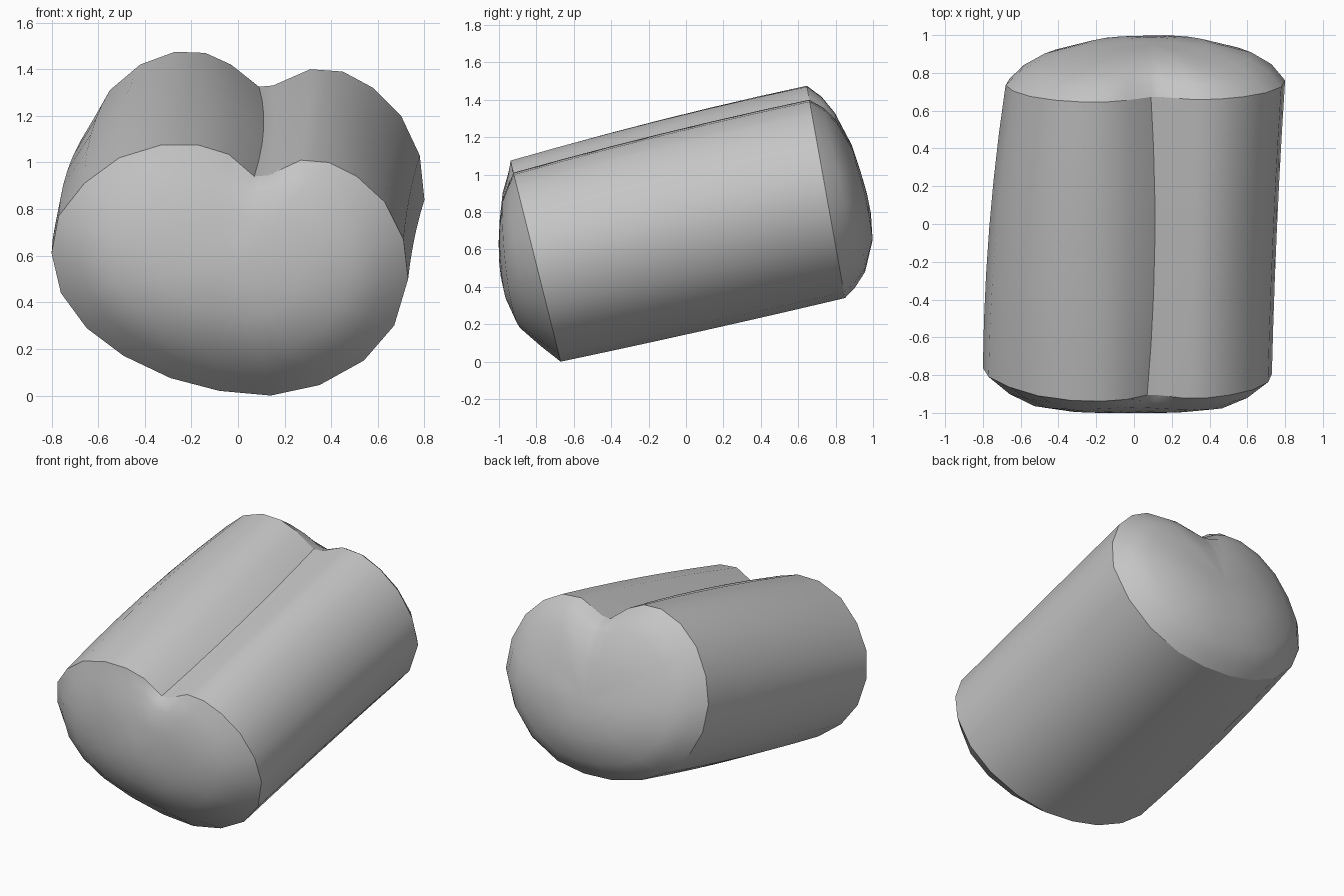
import bpy, bmesh
from mathutils import Vector

if "Cube" in bpy.data.objects:
    bpy.data.objects.remove(bpy.data.objects["Cube"])

# Rim outlines (x, z), starting at the groove and running over the left lobe
FRONT = [(.07, .94), (-.04, 1.035), (-.17, 1.075), (-.33, 1.075), (-.51, 1.02),
         (-.66, .91), (-.77, .77), (-.80, .61), (-.76, .44), (-.65, .29),
         (-.49, .17), (-.29, .075), (-.08, .02), (.14, .0), (.35, .045),
         (.54, .15), (.67, .30), (.73, .50), (.71, .67), (.63, .83),
         (.51, .94), (.39, 1.0), (.27, 1.01), (.13, .945)]
REAR = [(.09, 1.325), (-.03, 1.42), (-.14, 1.47), (-.27, 1.475), (-.42, 1.42),
        (-.55, 1.31), (-.64, 1.15), (-.68, .98), (-.66, .80), (-.58, .64),
        (-.43, .49), (-.25, .40), (-.05, .35), (.16, .34), (.36, .37),
        (.56, .47), (.71, .63), (.80, .84), (.78, 1.03), (.70, 1.20),
        (.58, 1.32), (.45, 1.39), (.31, 1.40), (.15, 1.33)]
N = len(FRONT)
FC, RC = (-.03, .55), (.08, .90)          # cap centres
FILL = {0: .11, 1: .03, N - 1: .09, N - 2: .02}   # groove fades out on the caps


def front_y(x, z):
    return -.67 - .25 * z + .06 * max(0, -x / .8) ** 3


def rear_y(z):
    return .85 - .18 * (z - .34)


def cap_ring(front, s, low, full):
    """Rim shrunk by s and pushed outwards; low = swell below, full = at the sides."""
    ring = []
    (cx, cz), rim = (FC, FRONT) if front else (RC, REAR)
    for i, (px, pz) in enumerate(rim):
        w = min(1, abs(px - cx) / .72)
        drop = max(0, (cz - pz) / .55)
        w *= 1 - (.25 if front else .6) * drop
        if not front:
            w *= .65 if px < cx else 1
            w = max(w, min(1, (pz - cz) / .5))
        p = low + (full - low) * w
        x = cx + (px - cx) * s
        z = cz + (pz - cz) * s + FILL.get(i, 0) * s * min(1, 3 * (1 - s))
        if front:
            y = front_y(x, z) - p * (.203 - .2 * (z - .5))
        else:
            y = rear_y(z) + p * (.23 - .1 * (z - .9))
        ring.append(Vector((x, y, z)))
    return ring


def body_point(i, t):
    """Point on the long side, slightly bowed between the two rims."""
    (ax, az), (bx, bz) = FRONT[i], REAR[i]
    p = Vector((ax, front_y(ax, az), az)).lerp(Vector((bx, rear_y(bz), bz)), t)
    bow = 4 * t * (1 - t)
    groove = max(0, 1 - min(i, N - i) / 4)
    side = -.026 if ax < 0 else -.008
    p.x += bow * (side * (1 - groove) + .03 * groove)
    p.z += bow * (.02 * az / 1.07 - .005)
    return p


rings = [cap_ring(True, *r) for r in
         ((.2, .96, .99), (.4, .86, .96), (.67, .61, .84), (.85, .25, .51))]
FRONT_RIM = len(rings)
rings += [[body_point(i, k / 6) for i in range(N)] for k in range(7)]
REAR_RIM = len(rings) - 1
rings += [cap_ring(False, *r) for r in
          ((.9, .22, .38), (.75, .48, .66), (.45, .79, .90), (.2, .91, .94))]

# Two-lobed log with domed ends
bm = bmesh.new()
loops = [[bm.verts.new(p) for p in ring] for ring in rings]
for a, b in zip(loops, loops[1:]):
    for i in range(N):
        j = (i + 1) % N
        bm.faces.new((a[i], a[j], b[j], b[i]))
front_tip = (FC[0], front_y(*FC) - .193, FC[1])
rear_tip = (RC[0], rear_y(RC[1]) + .218, RC[1])
for loop, tip_co in ((loops[0], front_tip), (loops[-1], rear_tip)):
    tip = bm.verts.new(tip_co)
    for i in range(N):
        bm.faces.new((loop[i], loop[(i + 1) % N], tip))
bmesh.ops.recalc_face_normals(bm, faces=bm.faces)

# Smooth everywhere except both rims and the groove line
for f in bm.faces:
    f.smooth = True
for k in (FRONT_RIM, REAR_RIM):
    for i in range(N):
        bm.edges.get((loops[k][i], loops[k][(i + 1) % N])).smooth = False
for k in range(FRONT_RIM, REAR_RIM):
    bm.edges.get((loops[k][0], loops[k + 1][0])).smooth = False
mesh = bpy.data.meshes.new("lobed_body")
bm.to_mesh(mesh)
bm.free()

grey = bpy.data.materials.new("plain grey")
grey.diffuse_color = (.56, .56, .56, 1)
grey.use_nodes = True
grey.node_tree.nodes["Principled BSDF"].inputs["Base Color"].default_value = grey.diffuse_color
mesh.materials.append(grey)
body = bpy.data.objects.new("lobed_body", mesh)
bpy.context.collection.objects.link(body)
